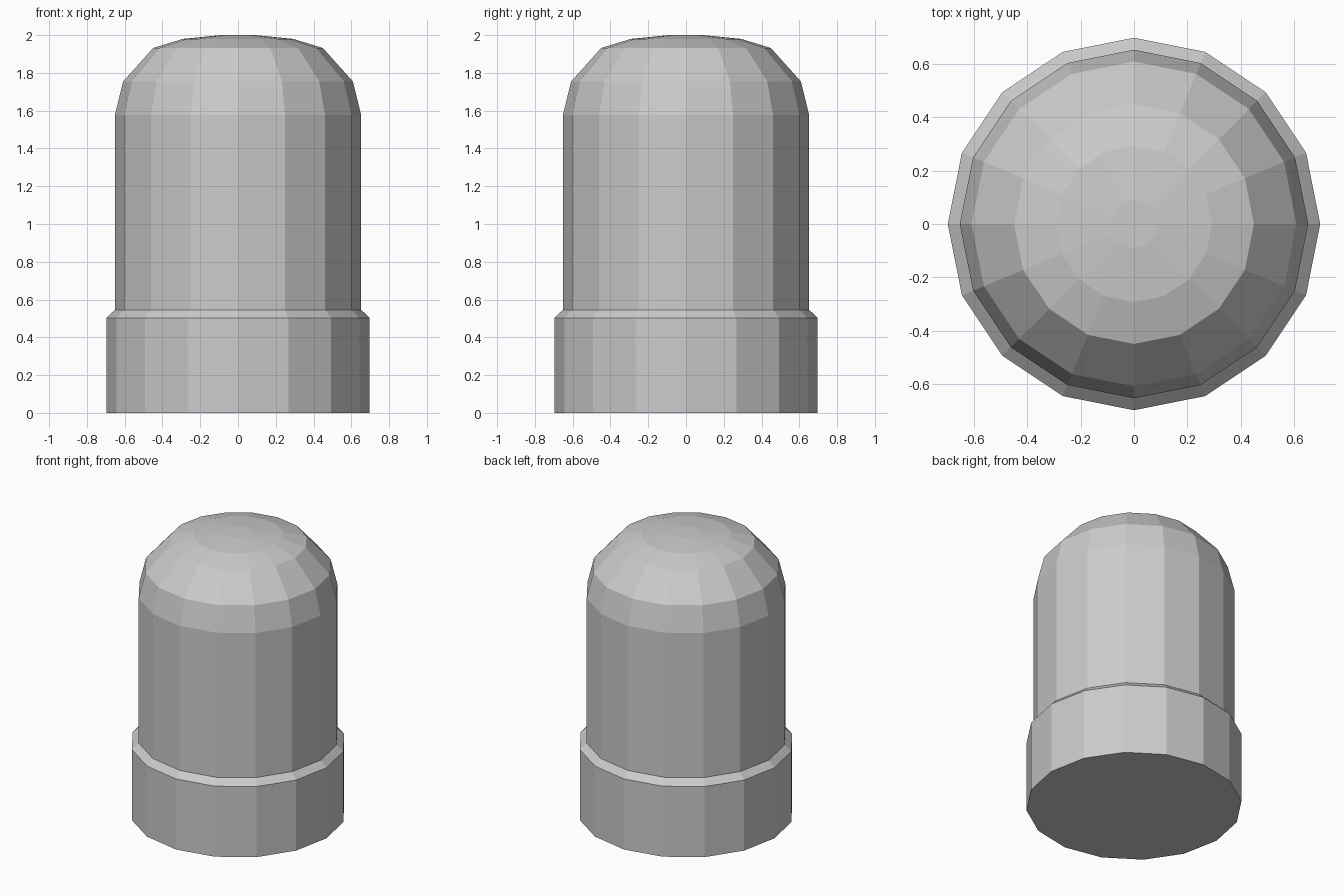
import bpy, bmesh
from math import cos, sin, pi

if "Cube" in bpy.data.objects:
    bpy.data.objects.remove(bpy.data.objects["Cube"])

SIDES = 16

def lathe(name, profile):
    """Closed flat-shaded solid from (radius, height) points, capped at both ends."""
    bm = bmesh.new()
    rings = [[bm.verts.new((r * cos(2 * pi * i / SIDES), r * sin(2 * pi * i / SIDES), z))
              for i in range(SIDES)] for r, z in profile]
    for lower, upper in zip(rings, rings[1:]):
        for i in range(SIDES):
            j = (i + 1) % SIDES
            bm.faces.new((lower[i], lower[j], upper[j], upper[i]))
    bm.faces.new(rings[0][::-1])
    bm.faces.new(rings[-1])
    bmesh.ops.recalc_face_normals(bm, faces=bm.faces[:])
    mesh = bpy.data.meshes.new(name)
    bm.to_mesh(mesh)
    bm.free()
    obj = bpy.data.objects.new(name, mesh)
    bpy.context.collection.objects.link(obj)
    return obj

# Wide base collar, chamfered shoulder, straight wall and stepped dome
lathe("domed_canister", [
    (0.697, 0.0), (0.697, 0.503),
    (0.652, 0.546), (0.652, 1.577),
    (0.608, 1.755), (0.449, 1.932),
    (0.292, 1.98), (0.09, 2.0),
])
